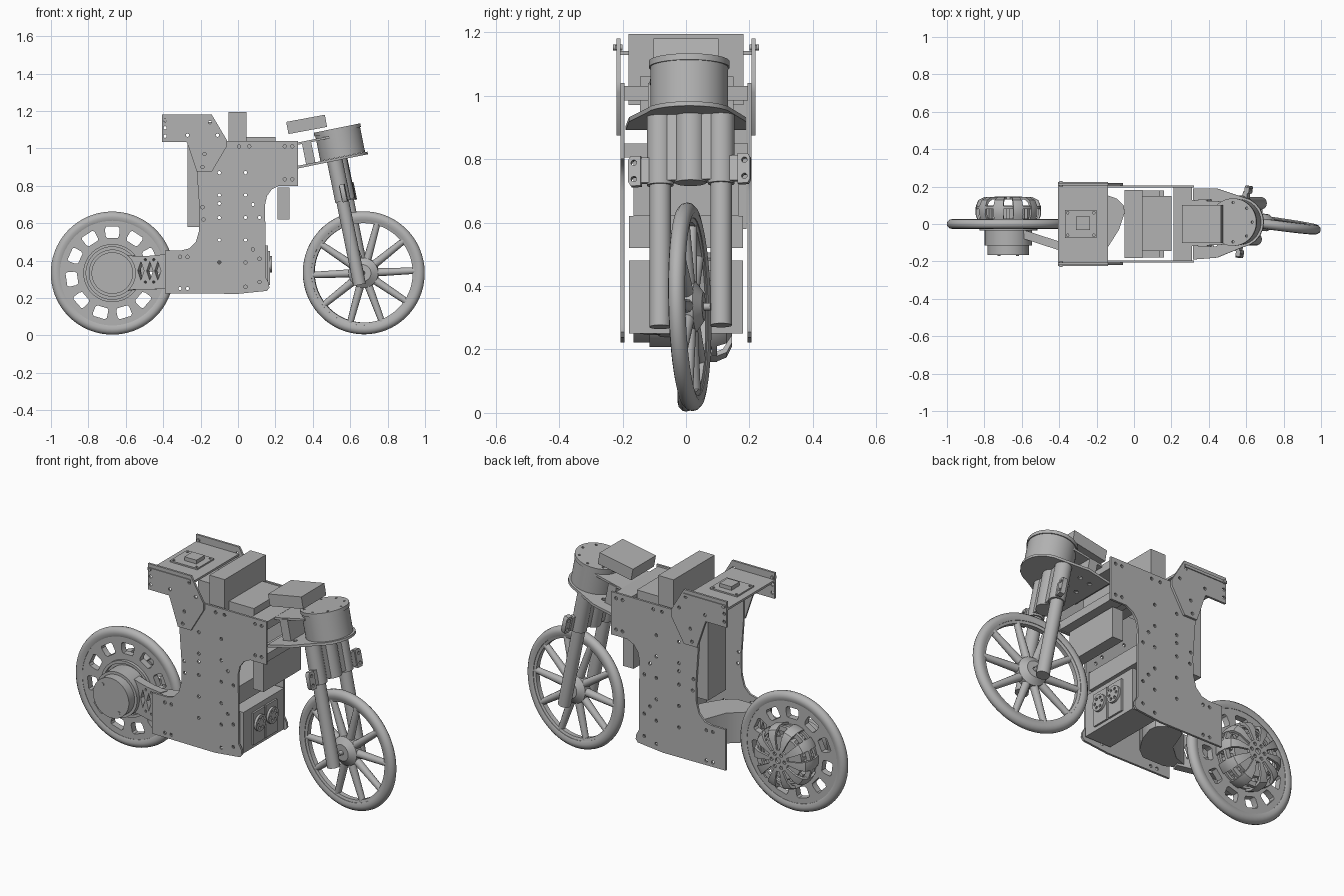
import bpy, bmesh, math
from mathutils import Matrix, Vector

cube = bpy.data.objects.get("Cube")
if cube:
    bpy.data.objects.remove(cube, do_unlink=True)

grey = bpy.data.materials.new("plain grey")
grey.use_nodes = True
grey.diffuse_color = (0.45, 0.45, 0.45, 1)
grey.node_tree.nodes["Principled BSDF"].inputs["Base Color"].default_value = (0.45, 0.45, 0.45, 1)

I = Matrix.Identity(4)
UPRIGHT = Matrix.Rotation(math.pi / 2, 4, 'X')   # drawing plane (x, y) becomes (x, z)


def finish(name, mesh, M=I):
    mesh.name = name
    mesh.materials.clear()
    mesh.materials.append(grey)
    mesh.shade_smooth()
    mesh.set_sharp_from_angle(angle=math.radians(35))
    ob = bpy.data.objects.new(name, mesh)
    bpy.context.scene.collection.objects.link(ob)
    ob.matrix_world = M
    return ob


def from_bm(name, bm, M=I):
    bmesh.ops.recalc_face_normals(bm, faces=bm.faces)
    mesh = bpy.data.meshes.new(name)
    bm.to_mesh(mesh)
    bm.free()
    return finish(name, mesh, M)


def box(name, x, y, z, M=I):
    """Box from (min, max) pairs."""
    bm = bmesh.new()
    c = [(a + b) / 2 for a, b in (x, y, z)]
    s = [b - a for a, b in (x, y, z)]
    bmesh.ops.create_cube(bm, size=1, matrix=Matrix.Translation(c) @ Matrix.Diagonal((*s, 1)))
    return from_bm(name, bm, M)


def rod(name, p, q, r, M=I, r2=None, seg=32):
    p, q = Vector(p), Vector(q)
    bm = bmesh.new()
    rot = (q - p).to_track_quat('Z', 'Y').to_matrix().to_4x4()
    bmesh.ops.create_cone(bm, cap_ends=True, segments=seg, radius1=r, radius2=r if r2 is None else r2,
                          depth=(q - p).length, matrix=Matrix.Translation((p + q) / 2) @ rot)
    return from_bm(name, bm, M)


def circle(cx, cy, r, n=12):
    return [(cx + r * math.cos(2 * math.pi * i / n), cy + r * math.sin(2 * math.pi * i / n)) for i in range(n)]


def plate(name, outline, holes, thick, M=I):
    """Flat sheet with cut-out holes, centred on its drawing plane."""
    cu = bpy.data.curves.new(name, 'CURVE')
    cu.dimensions, cu.fill_mode, cu.extrude = '2D', 'BOTH', thick / 2
    for loop in [outline] + holes:
        sp = cu.splines.new('POLY')
        sp.points.add(len(loop) - 1)
        for pt, (a, b) in zip(sp.points, loop):
            pt.co = (a, b, 0, 1)
        sp.use_cyclic_u = True
    tmp = bpy.data.objects.new("tmp", cu)
    bpy.context.scene.collection.objects.link(tmp)
    bpy.context.view_layer.update()
    mesh = bpy.data.meshes.new_from_object(tmp.evaluated_get(bpy.context.evaluated_depsgraph_get()))
    bpy.data.objects.remove(tmp, do_unlink=True)
    bpy.data.curves.remove(cu)
    bm = bmesh.new()
    bm.from_mesh(mesh)
    bmesh.ops.remove_doubles(bm, verts=bm.verts, dist=1e-5)
    bpy.data.meshes.remove(mesh)
    return from_bm(name, bm, M)


def lathe(name, prof, M=I, a0=0, a1=2 * math.pi, n=72):
    """Turn a closed (radius, y) profile about the y axis, fully or over an arc."""
    full = a1 - a0 > 6.28
    bm = bmesh.new()
    rings = []
    for i in range(n if full else n + 1):
        a = a0 + (a1 - a0) * i / n
        rings.append([bm.verts.new((r * math.cos(a), y, r * math.sin(a))) for r, y in prof])
    k = len(prof)
    for i in range(n):
        A, B = rings[i], rings[(i + 1) % len(rings)]
        for j in range(k):
            bm.faces.new((A[j], A[(j + 1) % k], B[(j + 1) % k], B[j]))
    if not full:
        bm.faces.new(rings[0])
        bm.faces.new(rings[-1])
    return from_bm(name, bm, M)


def at_y(y):
    return Matrix.Translation((0, y, 0)) @ UPRIGHT


TYRE = [(0.28, -0.02), (0.298, -0.027), (0.315, -0.023), (0.326, -0.012), (0.329, 0),
        (0.326, 0.012), (0.315, 0.023), (0.298, 0.027), (0.28, 0.02)]

# Body side plates
side = [(-0.39, 0.225), (0.0, 0.222), (0.155, 0.238), (0.168, 0.255), (0.165, 0.28), (0.148, 0.31),
        (0.145, 0.70), (0.155, 0.745), (0.18, 0.78), (0.22, 0.80), (0.32, 0.80), (0.32, 1.04),
        (-0.22, 1.04), (-0.22, 0.87), (-0.205, 0.66), (-0.208, 0.56), (-0.225, 0.50),
        (-0.26, 0.465), (-0.30, 0.455), (-0.39, 0.455)]
dots = [(0.06, 1.01), (0.005, 1.01), (0.25, 1.01), (0.29, 1.01), (0.25, 0.835), (0.29, 0.835),
        (-0.31, 0.42), (-0.27, 0.42), (-0.31, 0.25), (-0.27, 0.25), (0.04, 0.26), (0.115, 0.285),
        (0.08, 0.70), (0.115, 0.63), (0.08, 0.46), (0.115, 0.41), (-0.19, 0.685), (-0.185, 0.62), (-0.1, 0.705)]
dots += [(x, z) for x in (-0.1, 0.04) for z in (0.39, 0.51, 0.63, 0.75, 0.87)]
bracket = [(-0.405, 1.035), (-0.275, 1.035), (-0.262, 1.0), (-0.22, 0.875), (-0.14, 0.875),
           (-0.06, 1.01), (-0.06, 1.045), (-0.14, 1.18), (-0.405, 1.18)]
bdots = [(-0.39, 1.15), (-0.39, 1.11), (-0.39, 1.065), (-0.27, 1.07), (-0.18, 0.97),
         (-0.19, 0.90), (-0.11, 1.07), (-0.15, 1.14)]
for s, tag in ((-1, "right"), (1, "left")):
    plate(f"side_plate_{tag}", side, [circle(x, z, 0.009, 10) for x, z in dots], 0.012, at_y(s * 0.2))
    plate(f"seat_bracket_{tag}", bracket, [circle(x, z, 0.009, 10) for x, z in bdots], 0.012, at_y(s * 0.213))
    box(f"seat_rail_{tag}", (-0.405, -0.14), (s * 0.22 - 0.004, s * 0.22 + 0.004), (1.145, 1.16))
    rod(f"seat_bolt_{tag}", (-0.39, s * 0.2, 1.152), (-0.39, s * 0.23, 1.152), 0.009, seg=12)

# Seat deck with its small module
plate("seat_deck", [(-0.405, -0.208), (-0.14, -0.208), (-0.14, 0.208), (-0.405, 0.208)], [], 0.012,
      Matrix.Translation((0, 0, 1.135)))
plate("module_base", [(-0.37, -0.075), (-0.2, -0.075), (-0.2, 0.075), (-0.37, 0.075)],
      [circle(x, y, 0.007, 8) for x in (-0.355, -0.215) for y in (-0.06, 0.06)], 0.008,
      Matrix.Translation((0, 0, 1.147)))
box("module_chip", (-0.31, -0.235), (-0.033, 0.04), (1.145, 1.172))

# Electronics and cross members inside the body
box("rear_pack", (-0.27, -0.17), (0.03, 0.19), (0.58, 1.03))
box("tall_battery", (-0.05, 0.045), (-0.182, 0.182), (0.97, 1.195))
box("low_battery", (0.045, 0.2), (-0.145, 0.15), (0.94, 1.06))
box("front_module", (0.21, 0.275), (-0.165, 0.165), (0.62, 0.79))
box("middle_module", (-0.04, 0.135), (-0.18, 0.18), (0.52, 0.62))
box("controller", (0.0, 0.16), (-0.18, 0.18), (0.25, 0.48))
box("front_beam_low", (0.235, 0.31), (-0.195, 0.195), (0.805, 0.85))
box("front_beam_high", (0.21, 0.31), (-0.195, 0.195), (0.985, 1.03))
for i, y in enumerate((-0.055, 0.055)):
    box(f"connector_panel_{i}", (0.155, 0.17), (y - 0.05, y + 0.05), (0.27, 0.45))
    plate(f"connector_{i}", circle(y, 0.38, 0.045, 32),
          [circle(y + a, 0.38 + b, 0.008, 8) for a, b in circle(0, 0, 0.027, 6)], 0.016,
          Matrix.Translation((0.175, 0, 0)) @ Matrix(((0, 0, 1, 0), (1, 0, 0, 0), (0, 1, 0, 0), (0, 0, 0, 1))))

# Rear swing arm: pierced plate angled outward, and its rounded mount
lens = [[(x - 0.018, 0.345), (x, 0.395), (x + 0.018, 0.345), (x, 0.295)] for x in (-0.51, -0.46, -0.415)]
pins = [circle(x, z, 0.007, 8) for x in (-0.485, -0.438) for z in (0.285, 0.405)]
ARM = Matrix.Translation((-0.56, -0.065, 0)) @ Matrix.Rotation(math.radians(-18), 4, 'Z') \
    @ Matrix.Translation((0.56, 0, 0))
plate("swing_arm", [(-0.62, 0.43), (-0.55, 0.425), (-0.47, 0.425), (-0.36, 0.435), (-0.36, 0.25),
                    (-0.47, 0.245), (-0.55, 0.245), (-0.62, 0.235)], lens + pins, 0.045, ARM @ UPRIGHT)
plate("swing_arm_mount", [(-0.40, -0.095), (-0.395, -0.135), (-0.33, -0.17), (-0.2, -0.17),
                          (-0.14, -0.125), (-0.08, -0.03), (-0.05, 0.06), (-0.055, 0.1), (-0.09, 0.135),
                          (-0.147, 0.155), (-0.2, 0.13), (-0.25, 0.0), (-0.33, -0.07)], [], 0.17,
      Matrix.Translation((0, 0, 0.347)))

# Rear wheel: tyre, pierced disc, stepped motor housing
R = Matrix.Translation((-0.672, 0, 0.333))
windows = []
for i in range(11):
    a = math.pi / 2 + 2 * math.pi * i / 11
    windows.append([(r * math.cos(a + d), r * math.sin(a + d))
                    for r, d in ((0.19, -0.15), (0.19, 0.15), (0.203, 0.18), (0.24, 0.165), (0.25, 0.13),
                                 (0.25, -0.13), (0.24, -0.165), (0.203, -0.18))])
plate("rear_wheel_disc", circle(0, 0, 0.295, 72), windows + [circle(0, 0, 0.12, 40)], 0.036, R @ UPRIGHT)
lathe("rear_tyre", TYRE, R)
lathe("rear_hub_ring", [(0.14, -0.035), (0.155, -0.035), (0.155, 0.03), (0.14, 0.03)], R)
rod("motor_drum", (0, 0.0, 0), (0, -0.115, 0), 0.126, R, seg=64)
rod("motor_cap", (0, -0.115, 0), (0, -0.166, 0), 0.111, R, seg=64)
for i, (x, z) in enumerate(((-0.05, 0.065), (0.05, -0.07))):
    rod(f"motor_screw_{i}", (x, -0.16, z), (x, -0.17, z), 0.008, R, seg=10)

# Rear motor cage: bent ribs around a finned core
rod("cage_core", (0, 0, 0), (0, 0.1, 0), 0.115, R, seg=48)
plate("cage_cap", circle(0, 0, 0.06, 40), [circle(x, y, 0.01, 8) for x, y in circle(0, 0, 0.04, 6)]
      + [circle(0, 0, 0.016, 16)], 0.014, R @ at_y(0.139))
lathe("cage_ring", [(0.145, 0.08), (0.172, 0.08), (0.172, 0.097), (0.145, 0.097)], R)
RIB = [(0.16, 0.01), (0.175, 0.05), (0.174, 0.095), (0.16, 0.128), (0.125, 0.145), (0.05, 0.146),
       (0.05, 0.132), (0.12, 0.132), (0.147, 0.117), (0.16, 0.09), (0.161, 0.05), (0.145, 0.01)]
for i in range(10):
    a = 2 * math.pi * i / 10
    lathe(f"cage_rib_{i}", RIB, R, a - 0.16, a + 0.16, 6)
for i in range(20):
    T = R @ Matrix.Rotation(2 * math.pi * i / 20, 4, 'Y')
    box(f"core_fin_{i}", (0.11, 0.135), (0.02, 0.085), (-0.009, 0.009), T)

# Steering head, tilted with the steering axis
H = Matrix.Translation((0.545, 0.01, 1.03)) @ Matrix.Rotation(math.radians(-11.5), 4, 'Y')
rod("head_drum", (0, 0, -0.075), (0, 0, 0.06), 0.122, H, seg=64)
plate("head_cap", circle(0, 0, 0.127, 64), [circle(x, y, 0.007, 8) for x, y in circle(0, 0, 0.105, 8)],
      0.02, H @ Matrix.Translation((0, 0, 0.07)))
arc = [(0.135 * math.cos(a), 0.135 * math.sin(a)) for a in [math.radians(d) for d in range(-80, 81, 16)]]
plate("head_plate_low", [(-0.25, -0.2), (-0.12, -0.19)] + arc + [(-0.12, 0.18), (-0.25, 0.18)],
      [circle(x, y, 0.012, 10) for x in (-0.19, -0.13) for y in (-0.12, 0, 0.1)], 0.014,
      H @ Matrix.Translation((0, 0, -0.083)))
plate("head_plate_high", [(-0.29, -0.13), (-0.05, -0.12), (-0.05, 0.11), (-0.29, 0.12)],
      [], 0.012, H @ Matrix.Translation((0, 0, 0.04)))
box("head_spacer", (-0.2, -0.15), (-0.13, 0.12), (-0.08, 0.04), H)
box("display_box", (-0.105, 0.105), (-0.102, 0.102), (-0.033, 0.033),
    Matrix.Translation((0.367, 0.0, 1.128)) @ Matrix.Rotation(math.radians(-10.5), 4, 'Y'))

# Fork, turned slightly
F = H @ Matrix.Rotation(math.radians(-8), 4, 'Z')
box("fork_bridge", (-0.06, 0.0), (-0.07, 0.07), (-0.3, -0.085), F)
rod("steering_stem", (-0.03, 0, -0.305), (-0.03, 0, -0.08), 0.05, F)
for s, tag in ((-1, "right"), (1, "left")):
    y = s * 0.097
    rod(f"fork_sleeve_{tag}", (-0.033, y, -0.31), (-0.033, y, -0.085), 0.042, F)
    rod(f"fork_leg_{tag}", (-0.035, y, -0.765), (-0.035, y, -0.25), 0.034, F)
    box(f"fork_clamp_{tag}", (-0.03, -0.005), tuple(sorted((s * 0.125, s * 0.16))), (-0.305, -0.225), F)
    plate(f"clamp_ear_{tag}", [(-0.02, -0.048), (0.012, -0.048), (0.02, -0.035), (0.02, 0.035), (0.012, 0.048),
                               (-0.02, 0.048)], [circle(0.002, z, 0.009, 10) for z in (-0.026, 0.026)], 0.025,
          F @ Matrix.Translation((-0.01, s * 0.174, -0.268)) @ Matrix.Rotation(s * math.pi / 2, 4, 'Z') @ UPRIGHT)

# Front wheel with tapered spokes
W = F @ Matrix.Translation((-0.014, 0, -0.707))
lathe("front_tyre", TYRE, W)
lathe("front_rim", [(0.266, -0.013), (0.29, -0.02), (0.29, 0.02), (0.266, 0.013)], W)
lathe("front_hub", [(0.012, -0.045), (0.045, -0.045), (0.08, -0.02), (0.08, 0.02), (0.045, 0.045), (0.012, 0.045)], W)
rod("front_axle", (-0.005, -0.066, 0), (-0.005, 0.066, 0), 0.012, W, seg=16)
for i in range(10):
    T = W @ Matrix.Rotation(2 * math.pi * (i + 0.25) / 10, 4, 'Y')
    rod(f"front_spoke_{i}", (0.065, 0, 0), (0.278, 0, 0), 0.022, T, 0.017, 12)
